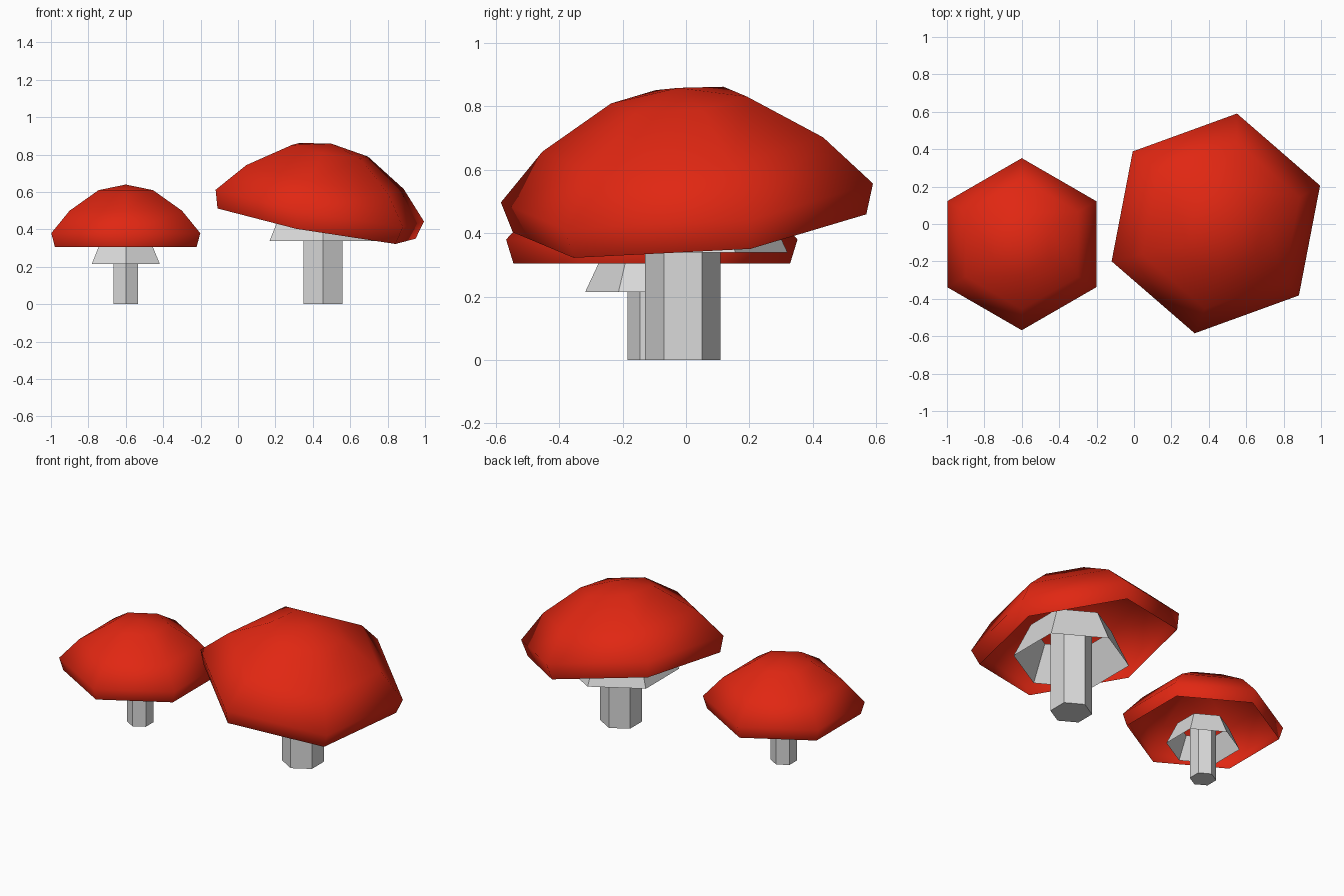
import bpy, math
from mathutils import Vector, Matrix

if "Cube" in bpy.data.objects:
    bpy.data.objects.remove(bpy.data.objects["Cube"])


def material(name, rgb):
    m = bpy.data.materials.new(name)
    m.diffuse_color = (*rgb, 1)
    m.use_nodes = True
    m.node_tree.nodes["Principled BSDF"].inputs["Base Color"].default_value = m.diffuse_color
    return m


RED = material("cap red", (0.75, 0.02, 0.006))
PALE = material("stem pale grey", (0.70, 0.70, 0.70))


def hex_lathe(name, profile, mat, matrix, smooth=False, cap_bottom=False, apex=None):
    """Six-sided surface through (radius, height) rings, first corner on local x."""
    verts, faces = [], []
    for r, z in profile:
        for i in range(6):
            a = math.radians(60 * i)
            verts.append((r * math.cos(a), r * math.sin(a), z))
    for k in range(len(profile) - 1):
        for i in range(6):
            j = (i + 1) % 6
            faces.append((6 * k + i, 6 * k + j, 6 * k + 6 + j, 6 * k + 6 + i))
    top = 6 * (len(profile) - 1)
    if apex is not None:
        verts.append((0, 0, apex))
        for i in range(6):
            faces.append((top + i, top + (i + 1) % 6, len(verts) - 1))
    if cap_bottom:
        faces.append(tuple(range(5, -1, -1)))
        faces.append(tuple(range(top, top + 6)))
    me = bpy.data.meshes.new(name)
    me.from_pydata([matrix @ Vector(v) for v in verts], [], faces)
    me.materials.append(mat)
    for p in me.polygons:
        p.use_smooth = smooth
    ob = bpy.data.objects.new(name, me)
    bpy.context.collection.objects.link(ob)
    return ob


# cap heights are measured from its widest ring
CAP = [(0.437, -0.075), (0.46, 0.0), (0.347, 0.12), (0.168, 0.23)]


def mushroom(prefix, base, scale, cap_matrix):
    foot = Matrix.Translation(base) @ Matrix.Rotation(math.radians(90), 4, 'Z') @ Matrix.Scale(scale, 4)
    # stem
    hex_lathe(prefix + "_stem", [(0.076, 0), (0.076, 0.35)], PALE, foot, cap_bottom=True)
    # open flared collar under the cap
    hex_lathe(prefix + "_collar", [(0.21, 0.215), (0.147, 0.35)], PALE, foot)
    # hollow cap
    hex_lathe(prefix + "_cap", CAP, RED, cap_matrix, smooth=True, apex=0.26)


# small upright mushroom
mushroom("small", (-0.6, -0.108, 0), 1.0,
         Matrix.Translation((-0.6, -0.108, 0.38)) @ Matrix.Rotation(math.radians(90), 4, 'Z'))

# large mushroom with tilted cap
xa = Vector((1.115, 0.405, -0.17)).normalized()
n = Vector((0.184, -0.086, 1.0))
n = (n - xa * n.dot(xa)).normalized()
ya = n.cross(xa)
tilt = Matrix((xa, ya, n)).transposed().to_4x4()
mushroom("large", (0.455, -0.01, 0), 1.575,
         Matrix.Translation((0.4375, 0.003, 0.527)) @ tilt @ Matrix.Scale(1.302, 4))
